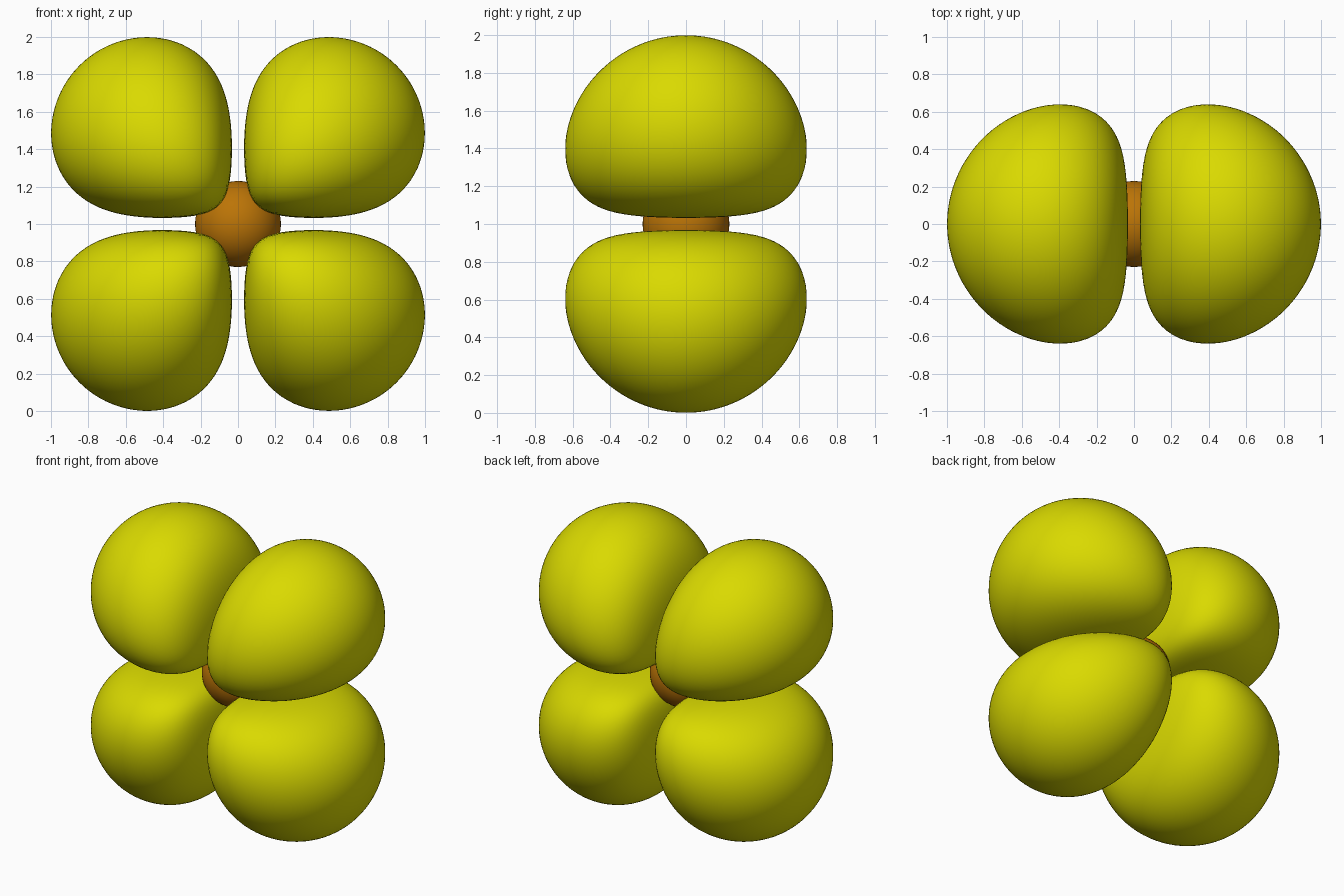
import bpy, bmesh, math
from mathutils import Vector

cube = bpy.data.objects.get("Cube")
if cube:
    bpy.data.objects.remove(cube, do_unlink=True)


def make_material(name, colour):
    mat = bpy.data.materials.new(name)
    mat.use_nodes = True
    mat.diffuse_color = colour
    bsdf = next(n for n in mat.node_tree.nodes if n.type == 'BSDF_PRINCIPLED')
    bsdf.inputs["Base Color"].default_value = colour
    return mat


yellow = make_material("yellow", (0.70, 0.70, 0.0, 1))
orange = make_material("orange brown", (0.50, 0.175, 0.002, 1))


def sphere_mesh(name, subdivisions, radius, material, shape=None):
    """Smooth icosphere mesh, optionally reshaped by a function of direction."""
    bm = bmesh.new()
    bmesh.ops.create_icosphere(bm, subdivisions=subdivisions, radius=radius)
    if shape:
        for v in bm.verts:
            v.co = shape(v.co.normalized())
    for f in bm.faces:
        f.smooth = True
    mesh = bpy.data.meshes.new(name)
    bm.to_mesh(mesh)
    bm.free()
    mesh.materials.append(material)
    return mesh


# Lobe boundary: the product x*z equals a value growing with the radius;
# the constant keeps the inner faces flat and the inner corner blunt
def inside(p):
    if min(p.x, p.z) <= 0:
        return False
    u = 1.112 - math.hypot(p.x, p.y / 0.915, p.z)
    return p.x * p.z > 0.0095 + math.exp(-0.738 - 4.8 * u - 3.0 * u * u)


LOBE_CENTRE = Vector((0.45, 0, 0.45))


def lobe_point(direction):
    near, far = 0.0, 0.9
    for _ in range(24):
        mid = (near + far) / 2
        if inside(LOBE_CENTRE + direction * mid):
            near = mid
        else:
            far = mid
    return LOBE_CENTRE + direction * near


def add_object(name, mesh, turn=0.0):
    obj = bpy.data.objects.new(name, mesh)
    obj.location = (0, 0, 1)
    obj.rotation_euler = (0, turn, 0)
    bpy.context.collection.objects.link(obj)


# Four lobes: one shared mesh turned in quarter steps about y
lobe = sphere_mesh("lobe", 5, 1, yellow, lobe_point)
names = ("upper_left_lobe", "lower_left_lobe", "lower_right_lobe", "upper_right_lobe")
for i, name in enumerate(names):
    add_object(name, lobe, i * math.pi / 2)

# Small ball in the middle
add_object("centre_ball", sphere_mesh("centre_ball", 4, 0.23, orange))
